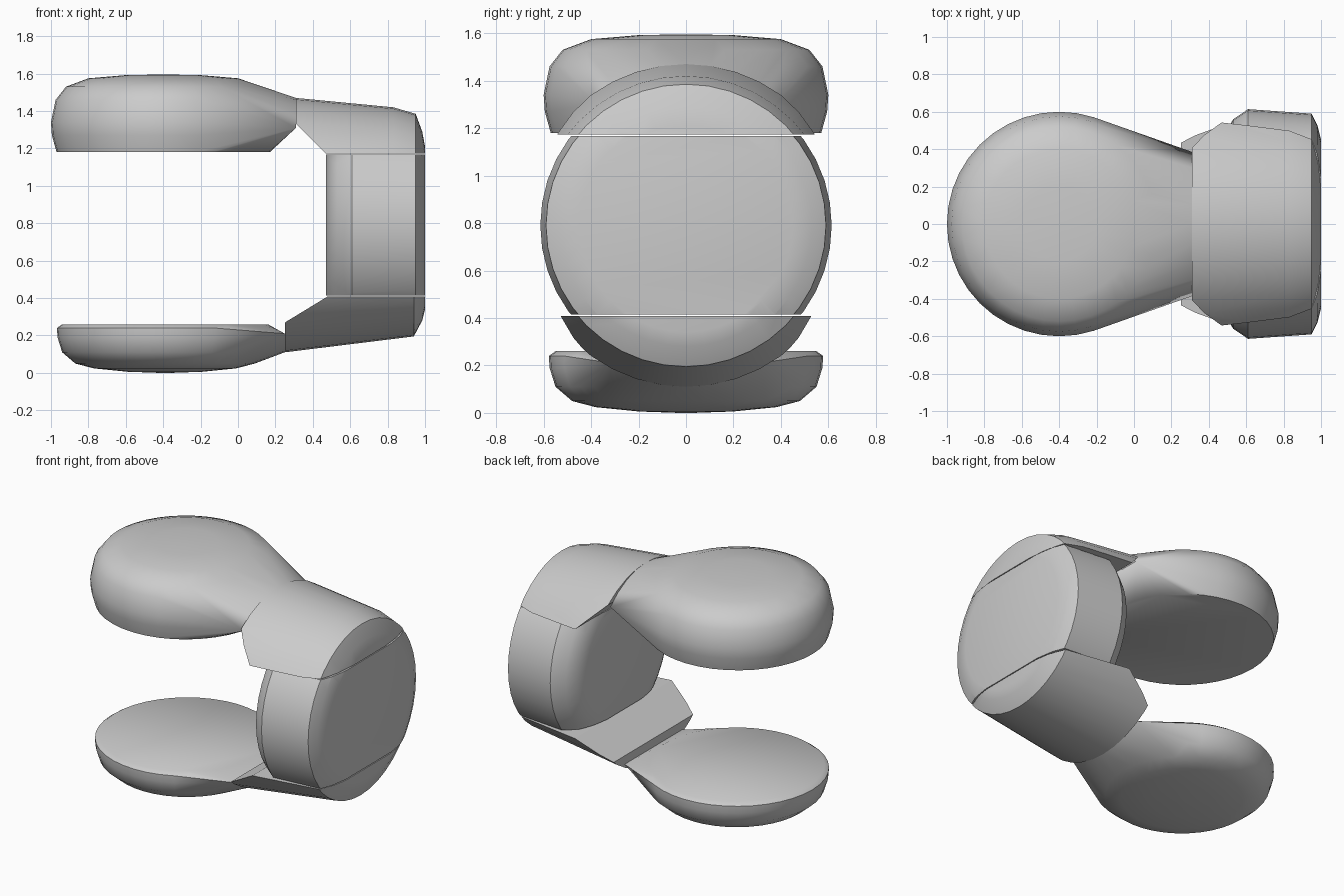
import bpy, bmesh, math
from mathutils import Vector

cube = bpy.data.objects.get("Cube")
if cube:
    bpy.data.objects.remove(cube, do_unlink=True)

grey = bpy.data.materials.new("plain grey")
grey.use_nodes = True
grey.diffuse_color = (0.6, 0.6, 0.6, 1)
grey.node_tree.nodes["Principled BSDF"].inputs["Base Color"].default_value = (0.6, 0.6, 0.6, 1)

MID = 0.79      # height of the disc axis
SEGMENTS = 40


def finish(bm, name, angle=28):
    bmesh.ops.recalc_face_normals(bm, faces=bm.faces)
    mesh = bpy.data.meshes.new(name)
    bm.to_mesh(mesh)
    bm.free()
    mesh.materials.append(grey)
    obj = bpy.data.objects.new(name, mesh)
    bpy.context.collection.objects.link(obj)
    bpy.ops.object.select_all(action="DESELECT")
    obj.select_set(True)
    bpy.context.view_layer.objects.active = obj
    bpy.ops.object.shade_smooth_by_angle(angle=math.radians(angle))


def turned(profile):
    """Closed solid of (x, radius) rings around the disc axis."""
    bm = bmesh.new()
    rings = []
    for x, r in profile:
        rings.append([bm.verts.new((x, r * math.sin(a), MID + r * math.cos(a)))
                      for a in (math.tau * i / SEGMENTS for i in range(SEGMENTS))])
    for a, b in zip(rings, rings[1:]):
        for i in range(SEGMENTS):
            j = (i + 1) % SEGMENTS
            bm.faces.new((a[i], a[j], b[j], b[i]))
    bm.faces.new(rings[0])
    bm.faces.new(rings[-1])
    return bm


def slice_off(bm, point, normal):
    """Remove what lies on the normal side and close the cut."""
    geom = bm.verts[:] + bm.edges[:] + bm.faces[:]
    cut = bmesh.ops.bisect_plane(bm, geom=geom, plane_co=point, plane_no=normal, clear_outer=True)
    edges = [e for e in cut["geom_cut"] if isinstance(e, bmesh.types.BMEdge)]
    bmesh.ops.edgenet_fill(bm, edges=edges)


def pad(name, cx, rings, neck_x, neck_r, neck_z, side):
    """Rounded pad of (radius, z) rings, drawn out to a narrow neck."""
    bm = bmesh.new()
    for r, z in rings:
        for i in range(SEGMENTS):
            a = math.tau * i / SEGMENTS
            bm.verts.new((cx + r * math.cos(a), r * math.sin(a), z))
    half = math.acos(abs(neck_z - MID) / neck_r)
    for i in range(9):
        a = half * (i / 4 - 1)
        bm.verts.new((neck_x, neck_r * math.sin(a) * 0.88, MID + side * neck_r * math.cos(a)))
    hull = bmesh.ops.convex_hull(bm, input=bm.verts)
    spare = {v for v in hull["geom_interior"] if isinstance(v, bmesh.types.BMVert)}
    bmesh.ops.delete(bm, geom=list(spare), context="VERTS")
    bmesh.ops.dissolve_limit(bm, angle_limit=0.01, verts=bm.verts, edges=bm.edges)
    finish(bm, name, 40)


# Middle slab of the upright disc
bm = turned([(0.47, 0.42), (0.49, 0.49), (0.53, 0.56), (0.61, 0.614),
             (0.95, 0.59), (0.98, 0.53), (1.0, 0.45)])
slice_off(bm, (0, 0, 1.167), (0, 0, 1))
slice_off(bm, (0, 0, 0.415), (0, 0, -1))
finish(bm, "disc_middle")

# Upper arm
bm = turned([(0.31, 0.68), (0.83, 0.63), (0.95, 0.595), (0.985, 0.5), (1.0, 0.42)])
slice_off(bm, (0, 0, 1.173), (0, 0, -1))
slice_off(bm, (0.47, 0, 1.173), (-0.16, 0, -0.16))
finish(bm, "upper_arm")

# Lower arm
bm = turned([(0.25, 0.68), (0.94, 0.595), (0.985, 0.51), (1.0, 0.45)])
slice_off(bm, (0, 0, 0.409), (0, 0, 1))
slice_off(bm, (0.48, 0, 0.409), (-0.14, 0, 0.23))
finish(bm, "lower_arm")

# Gripping pads
pad("upper_pad", -0.4, [(0.57, 1.18), (0.595, 1.27), (0.6, 1.34), (0.575, 1.46),
                        (0.52, 1.53), (0.4, 1.575), (0.2, 1.592), (0.03, 1.595)],
    0.31, 0.68, 1.31, 1)
pad("lower_pad", -0.39, [(0.55, 0.26), (0.578, 0.24), (0.575, 0.19), (0.55, 0.11),
                         (0.48, 0.05), (0.38, 0.024), (0.2, 0.006), (0.03, 0.0)],
    0.25, 0.68, 0.21, -1)
